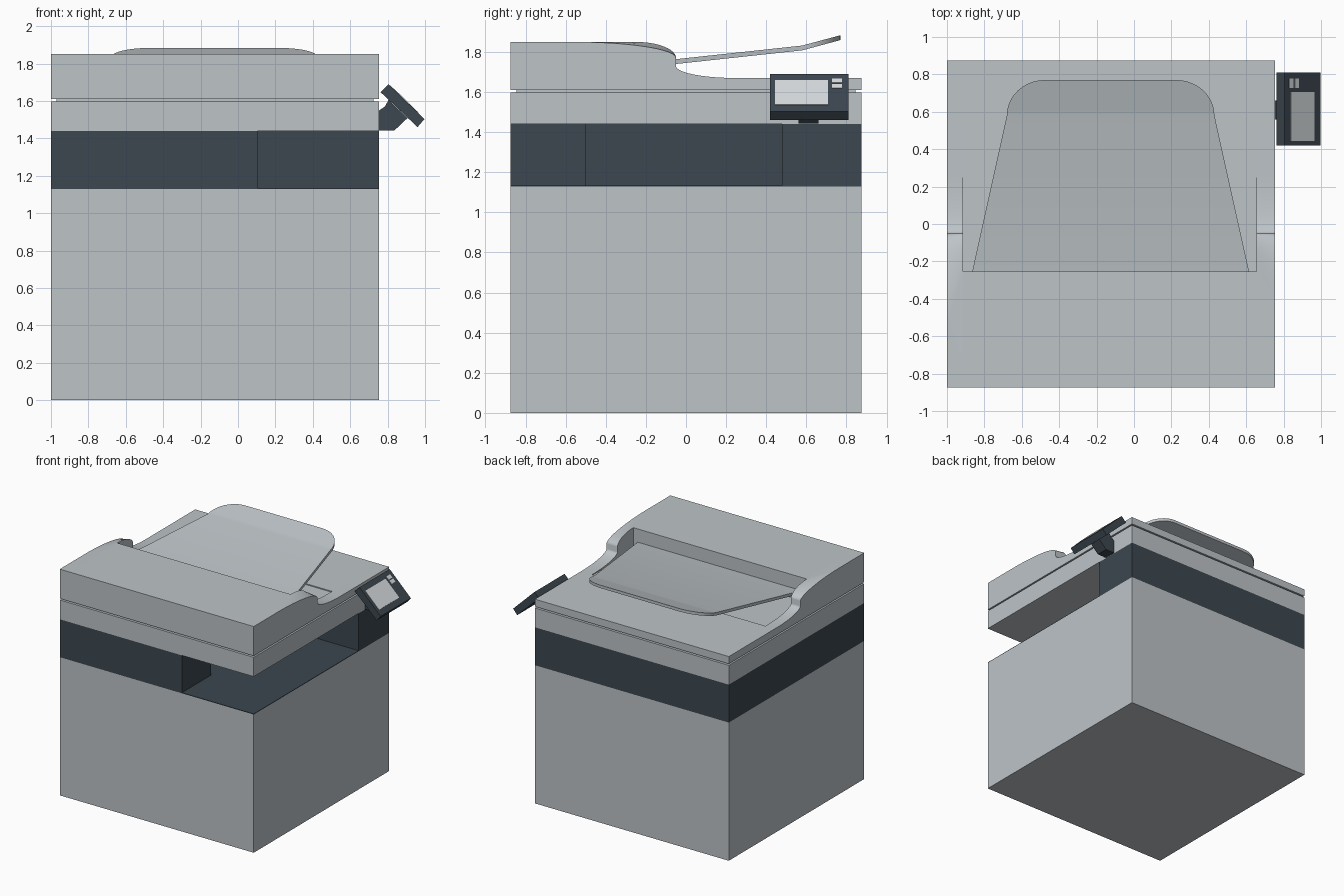
import bpy, bmesh, math

if "Cube" in bpy.data.objects:
    bpy.data.objects.remove(bpy.data.objects["Cube"])


def material(name, rgb):
    m = bpy.data.materials.new(name)
    m.diffuse_color = (*rgb, 1)
    m.use_nodes = True
    m.node_tree.nodes["Principled BSDF"].inputs["Base Color"].default_value = m.diffuse_color
    return m


GREY = material("light grey", (0.51, 0.55, 0.575))
DARK = material("dark slate", (0.045, 0.063, 0.079))
SCREEN = material("screen grey", (0.68, 0.71, 0.73))


def loft(name, sections, axis, mat, smooth=False):
    """Join matching outlines [(position, [(a, b), ...]), ...] along an axis."""
    place = {'x': lambda s, a, b: (s, a, b),
             'y': lambda s, a, b: (a, s, b),
             'z': lambda s, a, b: (a, b, s)}[axis]
    bm = bmesh.new()
    rings = [[bm.verts.new(place(s, a, b)) for a, b in pts] for s, pts in sections]
    n = len(rings[0])
    for r, q in zip(rings, rings[1:]):
        for i in range(n):
            j = (i + 1) % n
            bm.faces.new((r[i], r[j], q[j], q[i]))
    bm.faces.new(rings[0])
    bm.faces.new(rings[-1])
    bmesh.ops.recalc_face_normals(bm, faces=bm.faces)
    me = bpy.data.meshes.new(name)
    bm.to_mesh(me)
    bm.free()
    me.materials.append(mat)
    ob = bpy.data.objects.new(name, me)
    bpy.context.collection.objects.link(ob)
    if smooth:
        bpy.ops.object.select_all(action='DESELECT')
        ob.select_set(True)
        bpy.context.view_layer.objects.active = ob
        bpy.ops.object.shade_smooth_by_angle(angle=math.radians(30))
    return ob


def prism(name, pts, lo, hi, axis, mat):
    return loft(name, [(lo, pts), (hi, pts)], axis, mat)


def box(name, x0, x1, y0, y1, z0, z1, mat):
    return prism(name, [(x0, y0), (x1, y0), (x1, y1), (x0, y1)], z0, z1, 'z', mat)


L, R, F, B = -1.0, 0.755, -0.875, 0.875      # body footprint
PL, PR = -0.915, 0.655                       # document pocket sides

# Main cabinet and output bay
box("cabinet", L, R, F, B, 0, 1.13, GREY)
box("output_bay_floor", L, R, F, B, 1.13, 1.135, DARK)
prism("output_bay_walls",
      [(L, F), (0.105, F), (0.105, -0.5), (-0.75, -0.5), (-0.75, 0.48),
       (R, 0.48), (R, B), (L, B)], 1.135, 1.44, 'z', DARK)

# Scanner bed and the narrow gap below the lid
box("scanner_bed", L, R, F, B, 1.44, 1.598, GREY)
box("lid_gap", L + 0.03, R - 0.03, F + 0.03, B - 0.03, 1.598, 1.61, GREY)

# Middle of the feeder lid, with the document pocket
prism("feeder_lid",
      [(F, 1.61), (B, 1.61), (B, 1.67), (0.28, 1.67), (0.28, 1.662),
       (-0.255, 1.662), (-0.255, 1.85), (F, 1.85)], PL, PR, 'x', GREY)


# Curved cheeks on both sides of the pocket, rounder at the outer edge
def cheek(start, n=12):
    pts = [(B, 1.67), (B, 1.61), (F, 1.61), (F, 1.85)]
    for i in range(n + 1):
        t = math.pi / 2 * i / n
        pts.append((start + (-0.05 - start) * math.sin(t), 1.77 + 0.08 * math.cos(t)))
    for i in range(n + 1):
        t = math.pi / 2 * i / n
        pts.append((0.25 - 0.30 * math.cos(t), 1.73 - 0.06 * math.sin(t)))
    return pts


for name, inner, outer in (("left_cheek", PL, L), ("right_cheek", PR, R)):
    loft(name, [(inner, cheek(-0.25)), (outer, cheek(-0.57))], 'x', GREY, True)

# Paper tray: tapered sheet with rounded end, bent upward at y = 0.58
rows = [(-0.255, 0.74), (0.58, 0.555)]
for i in range(1, 11):
    t = math.pi / 2 * i / 10
    rows.append((0.58 + 0.19 * math.sin(t), 0.35 + 0.205 * math.cos(t)))


def tray_z(y):
    return 1.832 + (y - 0.58) * (0.108 if y < 0.58 else 0.27)


CX = -0.125
loft("paper_tray",
     [(y, [(CX - w, tray_z(y)), (CX + w, tray_z(y)),
           (CX + w, tray_z(y) - 0.024), (CX - w, tray_z(y) - 0.024)])
      for y, w in rows], 'y', GREY, True)

# Tilted control panel and its arm
TOP, LOW = (0.805, 1.69), (0.997, 1.503)
prism("control_panel", [TOP, LOW, (0.96, 1.46), (0.762, 1.647)], 0.42, 0.81, 'y', DARK)
prism("panel_arm", [(0.755, 1.443), (0.837, 1.443), (0.906, 1.508), (0.805, 1.605),
                    (0.785, 1.57), (0.755, 1.55)], 0.56, 0.66, 'y', DARK)


def panel_plate(name, u0, u1, y0, y1):
    pts = []
    for u, d in ((u0, -0.002), (u1, -0.002), (u1, 0.003), (u0, 0.003)):
        pts.append((TOP[0] + u * (LOW[0] - TOP[0]) + d * 0.7,
                    TOP[1] + u * (LOW[1] - TOP[1]) + d * 0.7))
    prism(name, pts, y0, y1, 'y', SCREEN)


panel_plate("touch_screen", 0.17, 0.82, 0.445, 0.707)
panel_plate("upper_button", 0.13, 0.24, 0.727, 0.777)
panel_plate("lower_button", 0.275, 0.385, 0.727, 0.777)
